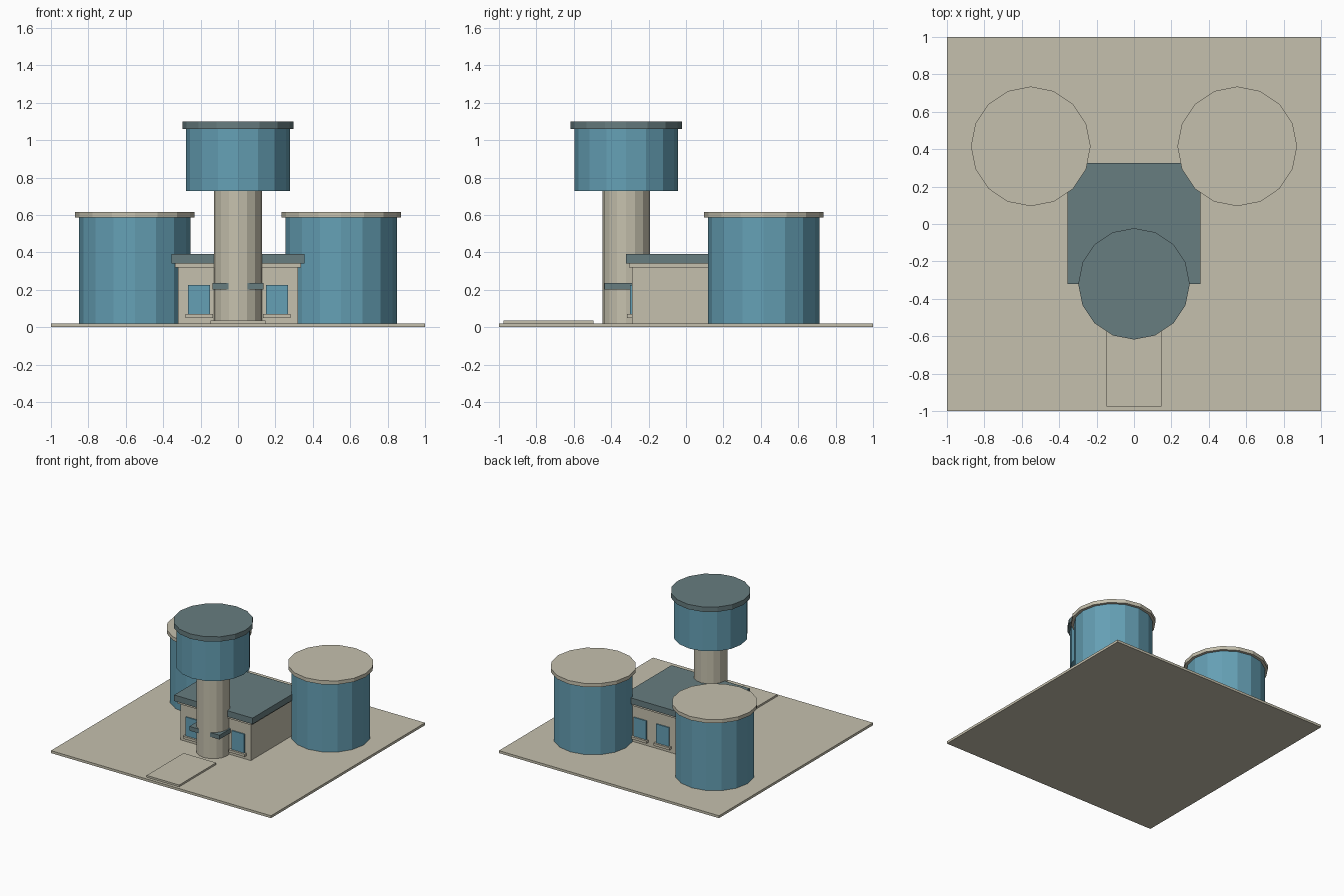
import bpy

default = bpy.data.objects.get("Cube")
if default:
    bpy.data.objects.remove(default, do_unlink=True)


def make_material(name, rgb):
    mat = bpy.data.materials.new(name)
    mat.use_nodes = True
    color = (*rgb, 1.0)
    mat.diffuse_color = color
    mat.node_tree.nodes["Principled BSDF"].inputs["Base Color"].default_value = color
    return mat


beige = make_material("beige_concrete", (0.56, 0.53, 0.42))
slate = make_material("slate_roofing", (0.135, 0.205, 0.215))
blue = make_material("blue_paint", (0.13, 0.35, 0.46))


def box(name, x, y, z, mat):
    """Box from (low, high) ranges along each axis."""
    spans = (x, y, z)
    bpy.ops.mesh.primitive_cube_add(size=1, location=[(a + b) / 2 for a, b in spans])
    obj = bpy.context.object
    obj.name = name
    obj.scale = [b - a for a, b in spans]
    bpy.ops.object.transform_apply(location=False, rotation=False, scale=True)
    obj.data.materials.append(mat)
    return obj


def drum(name, x, y, radius, z, mat):
    """Upright flat-sided cylinder with sixteen sides."""
    low, high = z
    bpy.ops.mesh.primitive_cylinder_add(vertices=16, radius=radius, depth=high - low,
                                        location=(x, y, (low + high) / 2))
    obj = bpy.context.object
    obj.name = name
    obj.data.materials.append(mat)
    return obj


# Ground slab and entrance path
box("ground_slab", (-1, 1), (-1, 1), (0, 0.02), beige)
box("entrance_path", (-0.148, 0.148), (-0.975, -0.495), (0.02, 0.035), beige)

# Storage tanks with overhanging lids
for side, x in (("left", 0.552), ("right", -0.552)):
    drum(f"{side}_storage_tank", x, 0.415, 0.298, (0.02, 0.585), blue)
    drum(f"{side}_tank_lid", x, 0.415, 0.32, (0.585, 0.615), beige)

# Building walls, cornice and roof
box("building_walls", (-0.32, 0.32), (-0.29, 0.295), (0.02, 0.33), beige)
box("building_cornice", (-0.337, 0.337), (-0.305, 0.31), (0.32, 0.34), beige)
box("building_roof", (-0.356, 0.356), (-0.32, 0.325), (0.34, 0.39), slate)


def window(name, x, wall, out):
    """Thin pane and sill on the wall at y = wall, facing the out direction."""
    pane = sorted((wall, wall + 0.009 * out))
    ledge = sorted((wall, wall + 0.025 * out))
    box(f"{name}_window", (x - 0.058, x + 0.058), pane, (0.07, 0.225), blue)
    box(f"{name}_sill", (x - 0.073, x + 0.073), ledge, (0.05, 0.07), beige)


# Windows: two beside the entrance, three along the back
for side, x in (("left", 0.208), ("right", -0.208)):
    window(f"front_{side}", x, -0.29, -1)
    window(f"back_{side}", x, 0.295, 1)
window("back_middle", 0, 0.295, 1)

# Entrance canopy
box("entrance_canopy", (-0.137, 0.137), (-0.436, -0.28), (0.2, 0.235), slate)

# Water tower
drum("tower_column", 0, -0.32, 0.127, (0.02, 0.73), beige)
drum("tower_tank", 0, -0.32, 0.277, (0.727, 1.06), blue)
drum("tower_cap", 0, -0.32, 0.298, (1.06, 1.1), slate)
